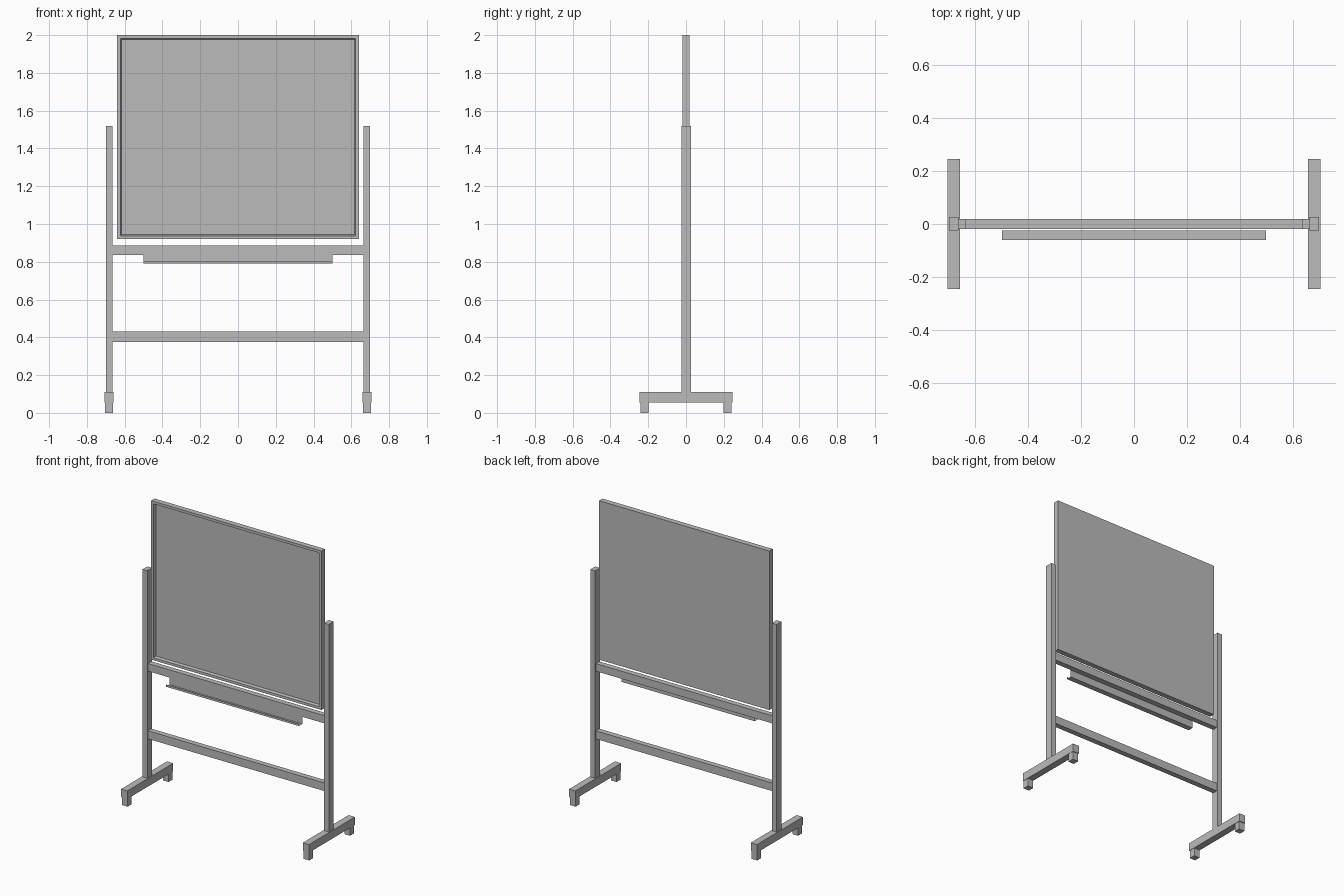
import bpy
import bmesh

cube = bpy.data.objects.get("Cube")
if cube:
    bpy.data.objects.remove(cube, do_unlink=True)

grey = bpy.data.materials.new("plain grey")
grey.use_nodes = True
colour = (0.5, 0.5, 0.5, 1)
grey.diffuse_color = colour
grey.node_tree.nodes["Principled BSDF"].inputs["Base Color"].default_value = colour


def add_object(name, bm):
    mesh = bpy.data.meshes.new(name)
    bm.to_mesh(mesh)
    bm.free()
    mesh.materials.append(grey)
    obj = bpy.data.objects.new(name, mesh)
    bpy.context.scene.collection.objects.link(obj)
    return obj


def box_mesh(x, y, z):
    """Box spanning the given (low, high) ranges."""
    bm = bmesh.new()
    bmesh.ops.create_cube(bm, size=1)
    for v in bm.verts:
        v.co = [r[0] if c < 0 else r[1] for c, r in zip(v.co, (x, y, z))]
    return bm


def box(name, x, y, z):
    return add_object(name, box_mesh(x, y, z))


# Uprights, feet and caster blocks on both sides
for side, s in (("left", 1), ("right", -1)):
    def span(a, b):
        return tuple(sorted((s * a, s * b)))

    box(side + "_post", span(0.664, 0.70), (-0.025, 0.027), (0.11, 1.52))
    box(side + "_foot", span(0.659, 0.706), (-0.246, 0.246), (0.055, 0.11))
    for end, e in (("front", -1), ("back", 1)):
        y = tuple(sorted((e * 0.198, e * 0.241)))
        box(f"{side}_{end}_caster", span(0.661, 0.704), y, (0, 0.055))

# Cross rails between the posts
for name, z in (("upper_rail", (0.835, 0.887)), ("lower_rail", (0.375, 0.43))):
    box(name, (-0.664, 0.664), (-0.018, 0.019), z)

# Board: a slab whose front is inset to a frame, then stepped back to the panel
bm = box_mesh((-0.64, 0.64), (-0.018, 0.019), (0.92, 2.0))
bm.normal_update()
front = min(bm.faces, key=lambda f: f.calc_center_median().y)
bmesh.ops.inset_region(bm, faces=[front], thickness=0.025)
bmesh.ops.inset_region(bm, faces=[front], thickness=0.008, depth=-0.018)
add_object("board", bm)

# Pen tray: a thin folded sheet hanging from the upper rail
profile = [(-0.024, 0.84), (-0.024, 0.79), (-0.061, 0.79), (-0.061, 0.805)]
bm = bmesh.new()
rows = [[bm.verts.new((x, y, z)) for y, z in profile] for x in (-0.5, 0.5)]
for i in range(len(profile) - 1):
    bm.faces.new((rows[0][i], rows[0][i + 1], rows[1][i + 1], rows[1][i]))
add_object("pen_tray", bm)
